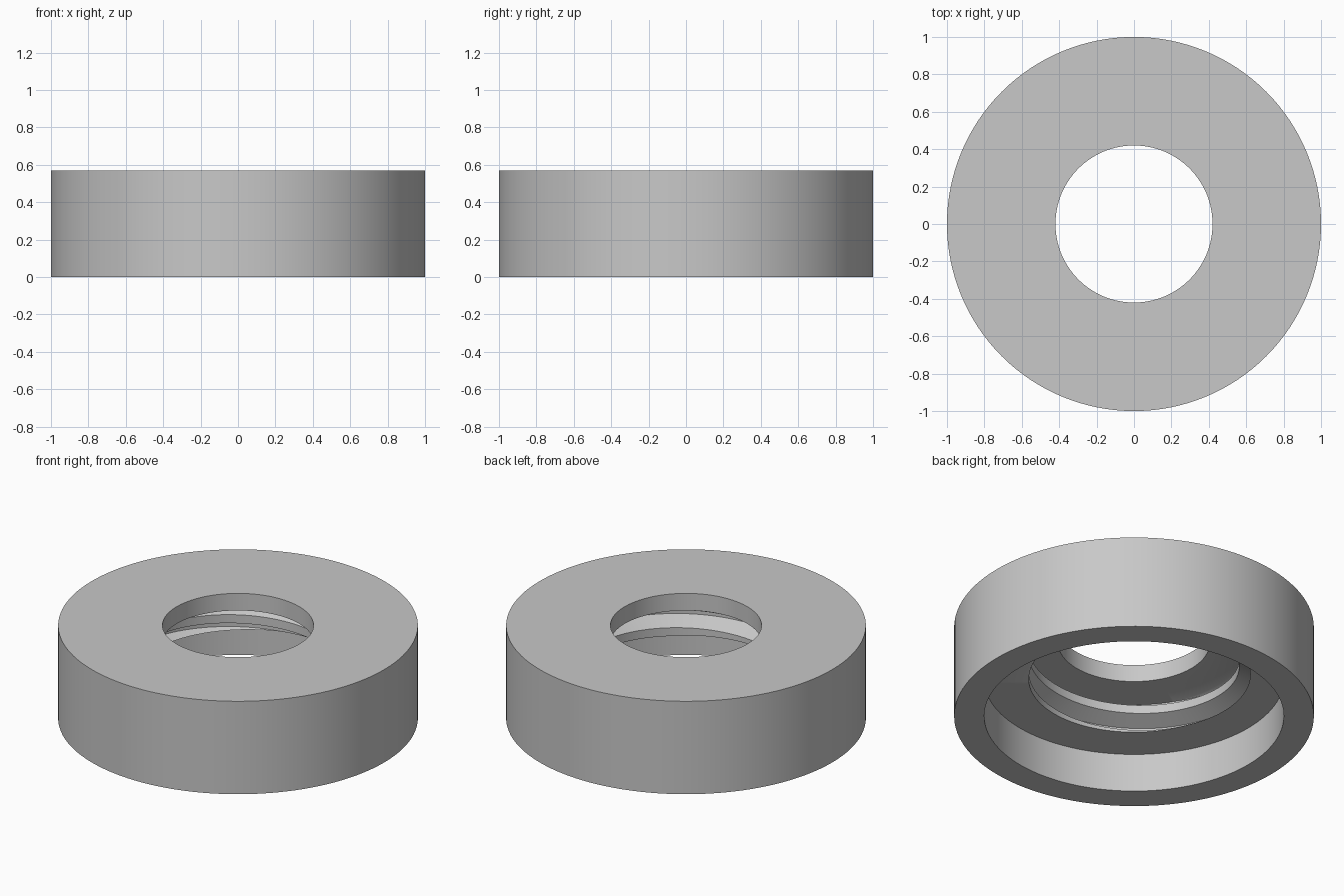
import bpy, bmesh, math

cube = bpy.data.objects.get("Cube")
if cube:
    bpy.data.objects.remove(cube, do_unlink=True)

SEGMENTS = 128
OUTER, RECESS, HOLE = 1.0, 0.833, 0.42          # radii
HEIGHT, FLANGE_Z, RECESS_Z = 0.57, 0.465, 0.235  # levels
BORE, ROOT = 0.585, 0.68                         # thread radii
PITCH, HALF_GROOVE, HALF_ROOT = 0.16, 0.054, 0.011
GROOVE_Z, GROOVE_ANGLE = 0.26, math.radians(135)


def groove_centre(angle):
    return GROOVE_Z + PITCH * (angle - GROOVE_ANGLE) / math.tau


def thread_radius(angle, z):
    d = (z - groove_centre(angle) + PITCH / 2) % PITCH - PITCH / 2
    t = (HALF_GROOVE - abs(d)) / (HALF_GROOVE - HALF_ROOT)
    return BORE + (ROOT - BORE) * min(1, max(0, t))


def profile(angle):
    """Closed cross-section of the ring at one angle."""
    points = [(HOLE, HEIGHT), (HOLE, FLANGE_Z)]
    levels = [groove_centre(angle) + k * PITCH + step
              for k in range(3, -4, -1)
              for step in (HALF_GROOVE, HALF_ROOT, -HALF_ROOT, -HALF_GROOVE)]
    for z in levels:
        z = min(FLANGE_Z, max(RECESS_Z, z))
        points.append((thread_radius(angle, z), z))
    points += [(RECESS, RECESS_Z), (RECESS, 0), (OUTER, 0), (OUTER, HEIGHT)]
    return points


# Threaded ring swept around the z axis
bm = bmesh.new()
columns = []
for i in range(SEGMENTS + 1):
    a = math.tau * i / SEGMENTS
    columns.append([bm.verts.new((r * math.cos(a), r * math.sin(a), z))
                    for r, z in profile(a)])
for left, right in zip(columns, columns[1:]):
    for j in range(len(left)):
        k = (j + 1) % len(left)
        bm.faces.new((left[j], left[k], right[k], right[j]))
bmesh.ops.remove_doubles(bm, verts=bm.verts[:], dist=0.0001)
bmesh.ops.dissolve_degenerate(bm, edges=bm.edges[:], dist=0.0001)
bmesh.ops.recalc_face_normals(bm, faces=bm.faces[:])

mesh = bpy.data.meshes.new("threaded_ring")
bm.to_mesh(mesh)
bm.free()
ring = bpy.data.objects.new("threaded_ring", mesh)
bpy.context.collection.objects.link(ring)

# Plain grey finish
grey = bpy.data.materials.new("light_grey")
grey.use_nodes = True
colour = (0.58, 0.58, 0.58, 1)
grey.diffuse_color = colour
grey.node_tree.nodes["Principled BSDF"].inputs["Base Color"].default_value = colour
mesh.materials.append(grey)

bpy.ops.object.select_all(action="DESELECT")
ring.select_set(True)
bpy.context.view_layer.objects.active = ring
bpy.ops.object.shade_smooth_by_angle(angle=math.radians(25))
